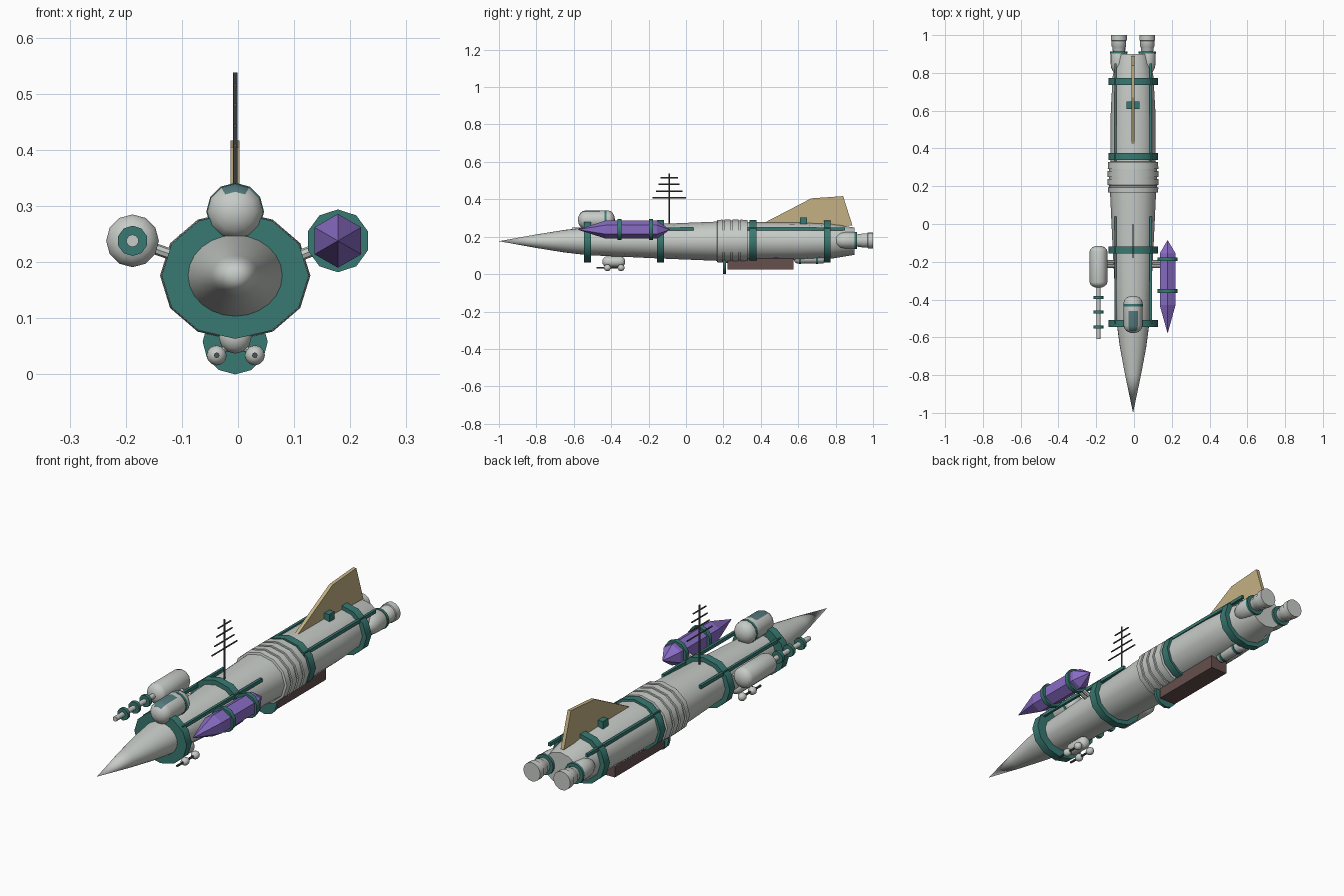
import bpy, bmesh, math
from mathutils import Vector

if "Cube" in bpy.data.objects:
    bpy.data.objects.remove(bpy.data.objects["Cube"])

CX, CZ = -0.005, 0.176   # hull axis
SQUASH = 0.86            # hull is wider than tall


def material(name, rgb):
    m = bpy.data.materials.new(name)
    m.use_nodes = True
    m.diffuse_color = (*rgb, 1)
    m.node_tree.nodes["Principled BSDF"].inputs["Base Color"].default_value = (*rgb, 1)
    return m


GREY = material("pale grey", (0.57, 0.60, 0.57))
TEAL = material("teal", (0.04, 0.19, 0.165))
PURPLE = material("purple", (0.25, 0.15, 0.56))
GOLD = material("sand gold", (0.55, 0.44, 0.23))
BROWN = material("brown", (0.13, 0.08, 0.075))
DARK = material("dark grey", (0.08, 0.085, 0.09))
GLASS = material("window blue", (0.09, 0.19, 0.20))


def finish(name, bm, mat, smooth=True):
    bmesh.ops.remove_doubles(bm, verts=bm.verts, dist=0.00005)
    bmesh.ops.recalc_face_normals(bm, faces=bm.faces)
    mesh = bpy.data.meshes.new(name)
    bm.to_mesh(mesh)
    bm.free()
    ob = bpy.data.objects.new(name, mesh)
    bpy.context.collection.objects.link(ob)
    mesh.materials.append(mat)
    if smooth:
        bpy.ops.object.select_all(action='DESELECT')
        ob.select_set(True)
        bpy.context.view_layer.objects.active = ob
        bpy.ops.object.shade_smooth_by_angle(angle=math.radians(40))
    return ob


def lathe(name, profile, mat, x=CX, z=CZ, sides=12, squash=1.0, smooth=True):
    """Spin (y, radius) points about a fore-aft axis, closing both ends."""
    bm = bmesh.new()
    rings = []
    for y, r in profile:
        angles = [2 * math.pi * i / sides for i in range(sides)]
        rings.append([bm.verts.new((x + r * math.sin(a), y, z + r * squash * math.cos(a)))
                      for a in angles])
    for a, b in zip(rings, rings[1:]):
        for i in range(sides):
            j = (i + 1) % sides
            bm.faces.new((a[i], a[j], b[j], b[i]))
    for ring, (y, r) in ((rings[0], profile[0]), (rings[-1], profile[-1])):
        if r > 0.0001:
            bm.faces.new(ring)
    return finish(name, bm, mat, smooth)


def disc(name, y, width, r, mat, **kw):
    return lathe(name, [(y - width / 2, r), (y + width / 2, r)], mat, **kw)


def capsule(y0, y1, r, cap0, cap1, steps=4):
    """Profile with a rounded cap at each end."""
    arc = [math.pi / 2 * i / steps for i in range(steps + 1)]
    front = [(y0 + cap0 * (1 - math.cos(a)), r * math.sin(a)) for a in arc]
    back = [(y1 - cap1 * (1 - math.cos(a)), r * math.sin(a)) for a in reversed(arc)]
    return front + back


def box(name, lo, hi, mat):
    bm = bmesh.new()
    bmesh.ops.create_cube(bm, size=1)
    for v in bm.verts:
        v.co = Vector([l + (c + 0.5) * (h - l) for c, l, h in zip(v.co, lo, hi)])
    return finish(name, bm, mat, False)


def rod(name, a, b, r, mat, sides=8):
    a, b = Vector(a), Vector(b)
    bm = bmesh.new()
    bmesh.ops.create_cone(bm, cap_ends=True, segments=sides, radius1=r, radius2=r,
                          depth=(b - a).length)
    turn = (b - a).to_track_quat('Z', 'Y')
    for v in bm.verts:
        v.co = turn @ v.co + (a + b) / 2
    return finish(name, bm, mat)


# Hull: pointed nose, fore body, ribbed collar, aft body
lathe("nose_cone", [(-1, 0), (-0.8, 0.042), (-0.65, 0.07), (-0.53, 0.086)], GREY,
      sides=24, squash=SQUASH)
lathe("fore_hull", [(-0.54, 0.086), (-0.13, 0.108), (0.17, 0.122)], GREY, squash=SQUASH)
collar = [(0.165, 0.12), (0.168, 0.132)]
for y in (0.2, 0.243, 0.286):
    collar += [(y - 0.006, 0.134), (y - 0.005, 0.128), (y + 0.005, 0.128), (y + 0.006, 0.134)]
lathe("collar", collar + [(0.328, 0.132), (0.33, 0.12)], GREY, squash=SQUASH)
lathe("aft_hull", [(0.32, 0.12), (0.6, 0.118), (0.78, 0.108), (0.9, 0.085)], GREY, squash=SQUASH)
for i, y in enumerate((-0.527, -0.137, 0.358, 0.755)):
    disc(f"hull_band_{i + 1}", y, 0.037, 0.131, TEAL, squash=SQUASH)

# Mirrored rails and engines
for side, s in (("left", 1), ("right", -1)):
    x = CX + s * 0.093
    for part, y0, y1 in (("fore", -0.53, 0.04), ("aft", 0.33, 0.85)):
        box(f"{part}_rail_{side}", (x - 0.006, y0, 0.234), (x + 0.006, y1, 0.249), TEAL)
    ex = CX + s * 0.075
    lathe(f"engine_{side}", capsule(0.79, 0.92, 0.044, 0.06, 0.02)[:-2]
          + [(0.92, 0.034), (0.935, 0.034), (0.94, 0.038), (0.97, 0.038),
             (0.972, 0.042), (1.0, 0.042)], GREY, x=ex, z=0.18, sides=16)
    disc(f"engine_ring_{side}", 0.908, 0.012, 0.046, TEAL, x=ex, z=0.18, sides=16)

# Tail fin and its small hatch block
bm = bmesh.new()
outline = [(0.41, 0.27), (0.67, 0.405), (0.84, 0.417), (0.89, 0.26)]
fin = bm.faces.new([bm.verts.new((CX - 0.008, y, z)) for y, z in outline])
ext = bmesh.ops.extrude_face_region(bm, geom=[fin])["geom"]
bmesh.ops.translate(bm, vec=(0.016, 0, 0),
                    verts=[g for g in ext if isinstance(g, bmesh.types.BMVert)])
finish("tail_fin", bm, GOLD, False)
box("fin_block", (CX - 0.034, 0.61, 0.265), (CX + 0.034, 0.648, 0.302), TEAL)

# Antenna mast with fore-aft bars
rod("antenna_mast", (CX, -0.09, 0.25), (CX, -0.09, 0.538), 0.004, DARK)
for i, (z, h) in enumerate(((0.515, 0.046), (0.48, 0.056), (0.443, 0.07), (0.408, 0.09))):
    rod(f"antenna_bar_{i + 1}", (CX, -0.09 - h, z), (CX, -0.09 + h, z), 0.0035, DARK, 6)

# Cockpit pod with a window on its upper front
PZ = 0.29
pod = lathe("cockpit_pod", capsule(-0.578, -0.46, 0.05, 0.04, 0)[:5]
            + [(-0.46, 0.05)] + capsule(-0.5, -0.38, 0.05, 0, 0.035)[5:], GREY, z=PZ)
pod.data.materials.append(GLASS)
for f in pod.data.polygons:
    dx, dz = f.center.x - CX, f.center.z - PZ
    if f.center.y < -0.46 and dz > 0.03 and abs(dx) < 0.4 * dz:
        f.material_index = 1
disc("cockpit_ring", -0.43, 0.012, 0.0515, TEAL, z=PZ)

# Left side: six-sided purple pod with two clamps
LX, LZ = 0.178, 0.238
lathe("side_pod", [(-0.58, 0), (-0.43, 0.048), (-0.155, 0.048), (-0.085, 0)], PURPLE,
      x=LX, z=LZ, sides=6, smooth=False)
for i, y in enumerate((-0.355, -0.187)):
    disc(f"side_pod_clamp_{i + 1}", y, 0.02, 0.056, TEAL, x=LX, z=LZ, sides=10)

# Right side: gun with ringed barrel
GX = -0.188
lathe("gun_body", capsule(-0.338, -0.115, 0.047, 0.03, 0.03), GREY, x=GX, z=LZ)
disc("gun_barrel", -0.465, 0.29, 0.011, GREY, x=GX, z=LZ, sides=10)
for i, y in enumerate((-0.39, -0.467, -0.546)):
    disc(f"gun_ring_{i + 1}", y, 0.016, 0.027, TEAL, x=GX, z=LZ, sides=10)
for name, x in (("side_pod", LX), ("gun", GX)):
    s = math.copysign(1, x)
    for y in (-0.222, -0.2):
        rod(f"{name}_strut", (s * 0.08, y, 0.2), (x, y, LZ), 0.01, GREY)

# Chin turret with a pair of ball-mounted barrels
lathe("chin_turret", capsule(-0.447, -0.325, 0.029, 0.025, 0.025), GREY, z=0.066)
for side, x in (("left", 0.03), ("right", -0.038)):
    for part, y in (("front", -0.42), ("rear", -0.347)):
        lathe(f"chin_ball_{part}_{side}", capsule(y - 0.019, y + 0.019, 0.018, 0.019, 0.019),
              GREY, x=x, z=0.034)
        rod(f"chin_arm_{part}_{side}", (CX, y, 0.06), (x, y, 0.034), 0.006, GREY)
    rod(f"chin_barrel_{side}", (x, -0.478, 0.034), (x, -0.34, 0.034), 0.005, DARK)

# Belly: round shield, cargo box, rear tank
disc("belly_shield", 0.206, 0.014, 0.058, TEAL, z=0.058, sides=12)
box("cargo_box", (CX - 0.042, 0.222, 0.024), (CX + 0.042, 0.575, 0.092), BROWN)
lathe("belly_tank", capsule(0.575, 0.75, 0.027, 0.02, 0.02), GREY, z=0.084)
for i, y in enumerate((0.61, 0.7)):
    disc(f"belly_tank_ring_{i + 1}", y, 0.012, 0.03, TEAL, z=0.084)
